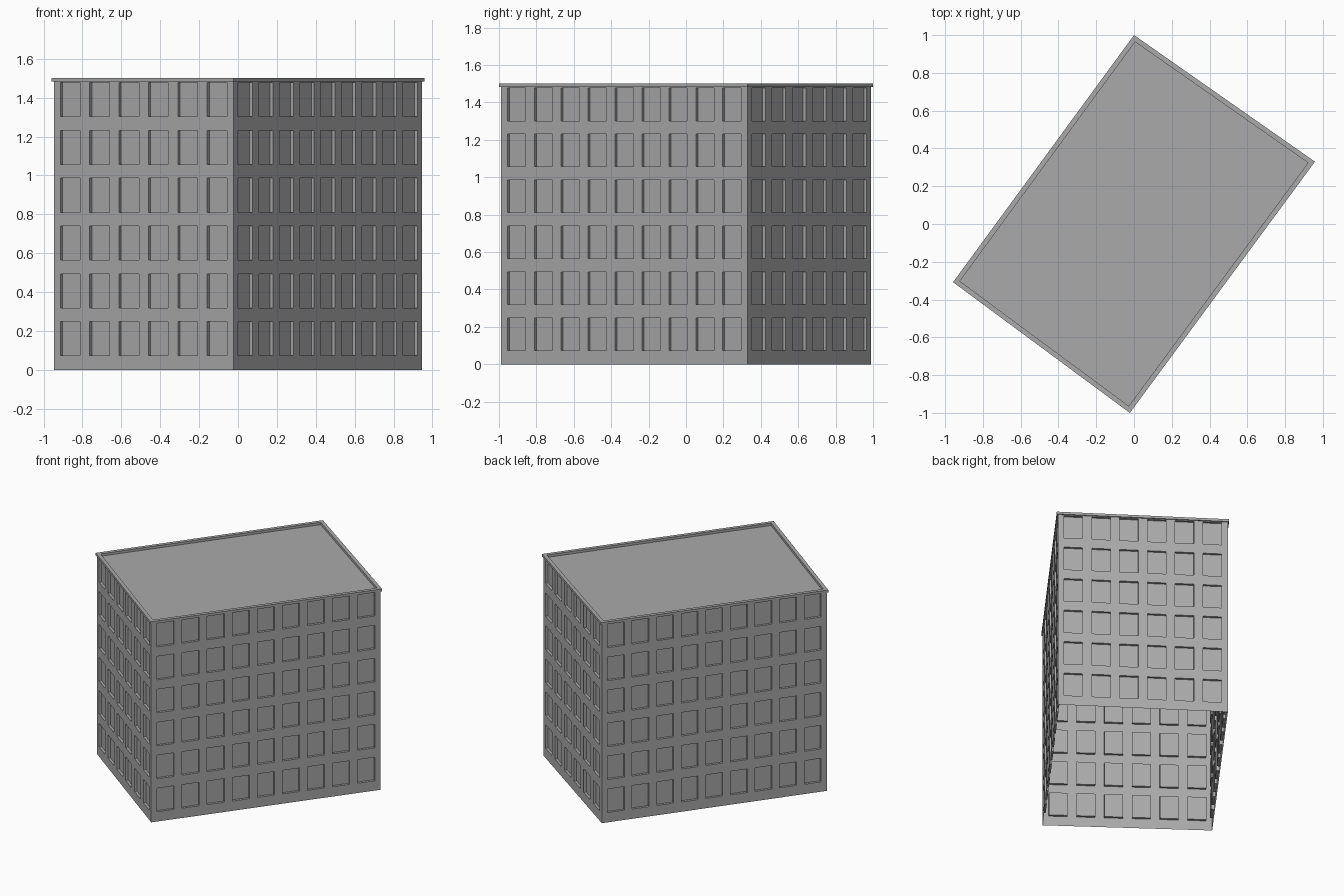
import bpy, bmesh
from mathutils import Vector

cube = bpy.data.objects.get("Cube")
if cube:
    bpy.data.objects.remove(cube, do_unlink=True)

# One plain grey for the whole building
grey = bpy.data.materials.new("concrete grey")
grey.use_nodes = True
colour = (0.4, 0.4, 0.4, 1)
grey.diffuse_color = colour
grey.node_tree.nodes["Principled BSDF"].inputs["Base Color"].default_value = colour

# Outer cornice footprint, counter-clockwise from the back corner
FOOTPRINT = [Vector(p) for p in ((0, 1), (-0.958, -0.308), (-0.022, -1), (0.958, 0.33))]
WALL_TOP, TOP = 1.482, 1.5
FLOORS, FLOOR_PITCH, SILL, WINDOW_HEIGHT = 6, 0.2458, 0.073, 0.175
RECESS = 0.018


def inset(points, distance):
    """Move every edge of a polygon inwards by the same distance."""
    result = []
    for i, p in enumerate(points):
        a = (p - points[i - 1]).normalized()
        b = (points[(i + 1) % len(points)] - p).normalized()
        na, nb = Vector((-a.y, a.x)), Vector((-b.y, b.x))
        result.append(p + (na + nb) * distance / (1 + na.dot(nb)))
    return result


def finish(bm, name):
    mesh = bpy.data.meshes.new(name)
    bm.to_mesh(mesh)
    bm.free()
    mesh.materials.append(grey)
    obj = bpy.data.objects.new(name, mesh)
    bpy.context.collection.objects.link(obj)
    return obj


def cuts(count, start, size, pitch, end):
    """Alternating solid and opening limits along one direction."""
    values = [0]
    for i in range(count):
        values += [start + i * pitch, start + i * pitch + size]
    return values + [end]


def wall(name, p, q, columns, margin, width):
    """Wall from p to q with a grid of recessed windows."""
    pitch = (1 - 2 * margin - width) / (columns - 1)
    us = cuts(columns, margin, width, pitch, 1)
    zs = cuts(FLOORS, SILL, WINDOW_HEIGHT, FLOOR_PITCH, WALL_TOP)
    bm = bmesh.new()
    grid = [[bm.verts.new((*p.lerp(q, u), z)) for u in us] for z in zs]
    windows = []
    for j in range(len(zs) - 1):
        for i in range(len(us) - 1):
            face = bm.faces.new((grid[j][i], grid[j][i + 1],
                                 grid[j + 1][i + 1], grid[j + 1][i]))
            if i % 2 and j % 2:
                windows.append(face)
    along = (q - p).normalized()
    inward = Vector((-along.y, along.x, 0)) * RECESS
    panes = bmesh.ops.extrude_discrete_faces(bm, faces=windows)["faces"]
    bmesh.ops.translate(bm, vec=inward, verts=[v for f in panes for v in f.verts])
    finish(bm, name)


# Four walls, open underneath
corners = inset(FOOTPRINT, 0.008)
LONG, SHORT = (9, 0.0255, 0.0745), (6, 0.036, 0.11)
for i, (name, layout) in enumerate((("back_right_wall", LONG), ("front_right_wall", SHORT),
                                    ("front_left_wall", LONG), ("back_left_wall", SHORT))):
    wall(name, corners[i], corners[(i + 1) % 4], *layout)

# Cornice: a raised rim with a small overhang
rim = inset(FOOTPRINT, 0.026)
bm = bmesh.new()
loops = [[bm.verts.new((*p, z)) for p in points] for points, z in
         ((FOOTPRINT, WALL_TOP), (FOOTPRINT, TOP), (rim, TOP), (rim, WALL_TOP))]
for k in range(4):
    a, b = loops[k], loops[(k + 1) % 4]
    for i in range(4):
        n = (i + 1) % 4
        bm.faces.new((a[i], a[n], b[n], b[i]))
bmesh.ops.recalc_face_normals(bm, faces=bm.faces)
finish(bm, "cornice")

# Flat roof inside the rim
bm = bmesh.new()
bm.faces.new([bm.verts.new((*p, WALL_TOP)) for p in rim])
finish(bm, "roof")
